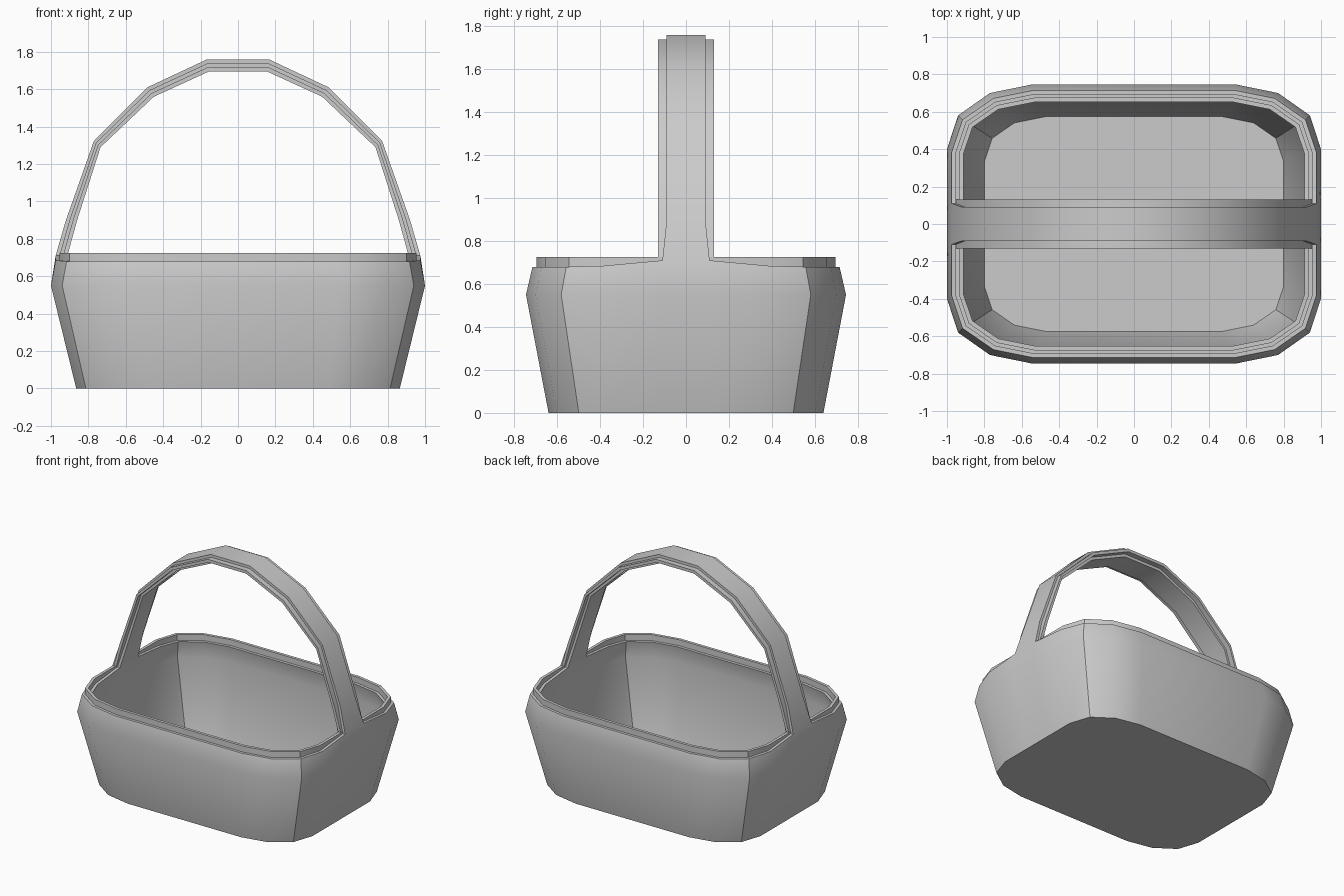
import bpy, bmesh, math
from mathutils import Vector

if "Cube" in bpy.data.objects:
    bpy.data.objects.remove(bpy.data.objects["Cube"])

CORNER = [(1, .537), (.94, .78), (.77, .94), (.55, 1)]
OUTER = [(.975, .71), (.92, .90), (.77, 1.325), (.485, 1.61), (.165, 1.76)]
INNER = [(.91, .71), (.86, .90), (.735, 1.29), (.45, 1.56), (.155, 1.695)]
BASE_HALF = .11


def outline(hx, hy):
    # rounded rectangle, counter-clockwise, with handle width marked on both ends
    q = [(hx, BASE_HALF)] + [(hx * a, hy * b) for a, b in CORNER]
    return (q + [(-x, y) for x, y in reversed(q)] + [(-x, -y) for x, y in q]
            + [(x, -y) for x, y in reversed(q)])


def inset(pts, d):
    out = []
    for i in range(len(pts)):
        p0, p, p1 = (Vector(pts[(i + k) % len(pts)]) for k in (-1, 0, 1))
        e0, e1 = (p - p0).normalized(), (p1 - p).normalized()
        n0, n1 = Vector((-e0.y, e0.x)), Vector((-e1.y, e1.x))
        m = p + (n0 + n1) * d / (1 + n0.dot(n1))
        out.append((m.x, m.y))
    return out


def flat(pts, z):
    return [(x, y, z) for x, y in pts]


def rim_ring(d):
    # the wall top rises gently toward the handle
    src = outline(.975, .715)
    zs = [.71 if i % 10 in (0, 9) else .685 if i % 10 in (1, 8) else .68
          for i in range(20)]
    return [(x, y, z) for (x, y), z in zip(inset(src, d), zs)]


def loft(bm, rings, closed=False, skip=()):
    vs = [[bm.verts.new(p) for p in r] for r in rings]
    n = len(vs[0])
    for j in range(len(vs) if closed else len(vs) - 1):
        a, b = vs[j], vs[(j + 1) % len(vs)]
        for i in range(n):
            if (j, i) not in skip:
                k = (i + 1) % n
                bm.faces.new((a[i], a[k], b[k], b[i]))
    return vs


def finish(bm, name):
    bmesh.ops.remove_doubles(bm, verts=bm.verts, dist=.0005)
    bmesh.ops.recalc_face_normals(bm, faces=bm.faces)
    me = bpy.data.meshes.new(name)
    bm.to_mesh(me)
    bm.free()
    ob = bpy.data.objects.new(name, me)
    bpy.context.collection.objects.link(ob)
    bpy.ops.object.select_all(action='DESELECT')
    ob.select_set(True)
    bpy.context.view_layer.objects.active = ob
    bpy.ops.object.shade_smooth_by_angle(angle=math.radians(30))


def strip_rings(t0, t1, widths):
    # rectangular sections along the arch, between outer (0) and inner (1) lines
    half = []
    for (ox, oz), (ix, iz), w in zip(OUTER, INNER, widths):
        at = lambda t: (ox + (ix - ox) * t, oz + (iz - oz) * t)
        (ax, az), (bx, bz) = at(t0), at(t1)
        half.append([(ax, -w, az), (ax, w, az), (bx, w, bz), (bx, -w, bz)])
    return half + [[(-x, y, z) for x, y, z in r] for r in reversed(half)]


# basket walls and arched handle, one continuous skin
bm = bmesh.new()
bottom, belly = outline(.865, .64), outline(1, .745)
rings = [flat(bottom, 0), flat(belly, .55), rim_ring(0), rim_ring(.063),
         flat(inset(belly, .065), .55), flat(inset(bottom, .065), .012)]
vs = loft(bm, rings, skip={(2, 9), (2, 19)})
bm.faces.new(vs[0])
bm.faces.new(vs[-1])
INNER[0] = (.975 - .063, .71)
loft(bm, strip_rings(0, 1, [BASE_HALF, .09, .09, .09, .09]))
finish(bm, "basket_body")

# raised band around the rim
bm = bmesh.new()
src = outline(.975, .715)
a, b = inset(src, .02), inset(src, .042)
loft(bm, [flat(a, .66), flat(a, .725), flat(b, .725), flat(b, .66)], closed=True)
finish(bm, "rim_band")

# wider band running through the middle of the handle
bm = bmesh.new()
vs = loft(bm, strip_rings(.32, .67, [.13] * 5))
bm.faces.new(vs[0])
bm.faces.new(vs[-1])
finish(bm, "handle_band")
